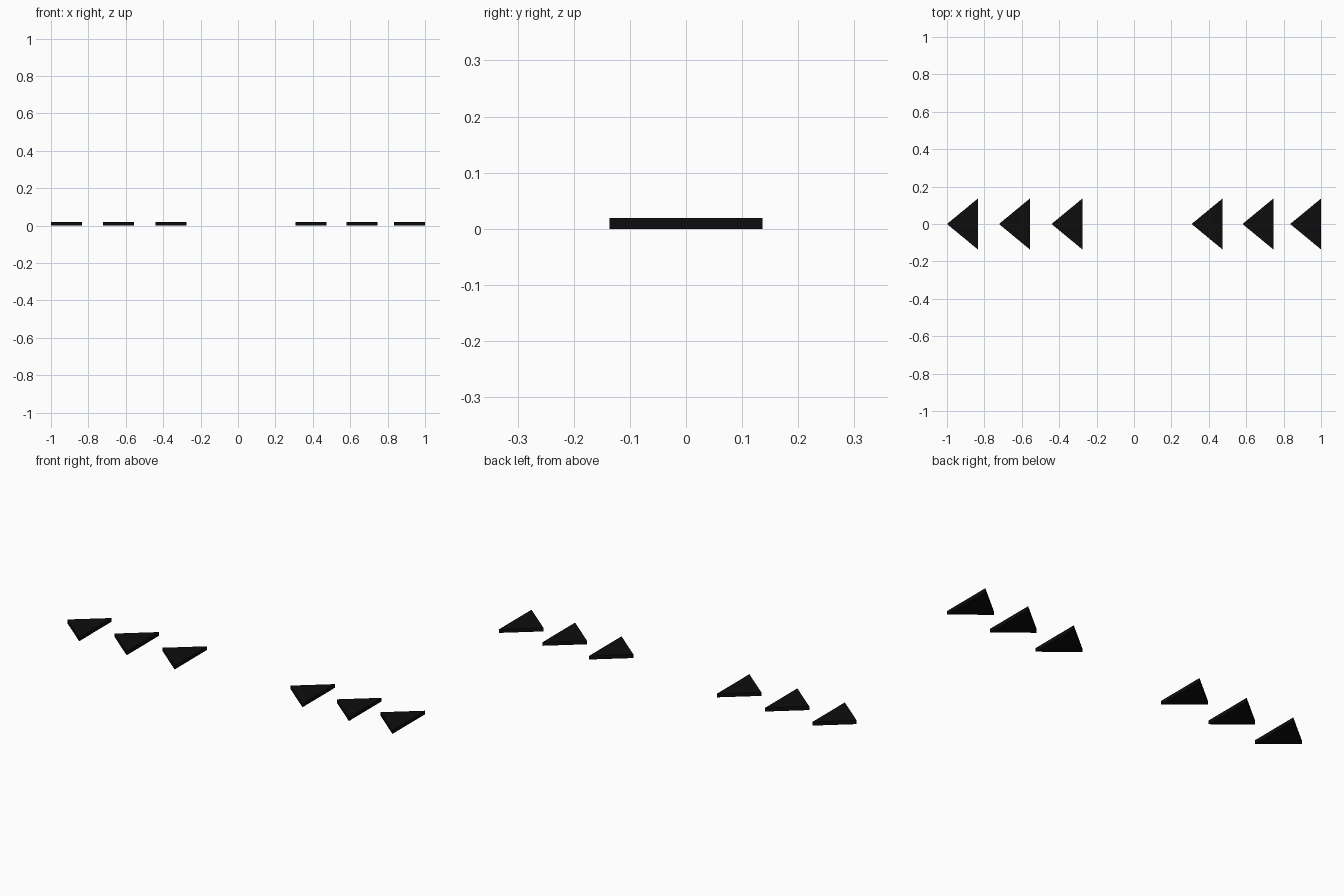
import bpy, bmesh

if "Cube" in bpy.data.objects:
    bpy.data.objects.remove(bpy.data.objects["Cube"])

LENGTH, HALF_WIDTH, HEIGHT = 0.165, 0.136, 0.019

# near-black paint
black = bpy.data.materials.new("black")
black.diffuse_color = (0.004, 0.004, 0.004, 1)
black.use_nodes = True
black.node_tree.nodes["Principled BSDF"].inputs["Base Color"].default_value = black.diffuse_color


def arrow(name, tip_x):
    """Flat triangular prism pointing towards -x."""
    bm = bmesh.new()
    outline = [(0, 0), (LENGTH, -HALF_WIDTH), (LENGTH, HALF_WIDTH)]
    base = bm.faces.new([bm.verts.new((x, y, 0)) for x, y in outline])
    top = bmesh.ops.extrude_face_region(bm, geom=[base], use_keep_orig=True)["geom"]
    bmesh.ops.translate(bm, vec=(0, 0, HEIGHT),
                        verts=[g for g in top if isinstance(g, bmesh.types.BMVert)])
    bmesh.ops.recalc_face_normals(bm, faces=bm.faces)
    mesh = bpy.data.meshes.new(name)
    bm.to_mesh(mesh)
    bm.free()
    mesh.materials.append(black)
    obj = bpy.data.objects.new(name, mesh)
    obj.location.x = tip_x
    bpy.context.collection.objects.link(obj)


# two groups of three arrows in a row
for group, tips in (("left", (-1.0, -0.722, -0.441)), ("right", (0.308, 0.58, 0.835))):
    for i, tip_x in enumerate(tips, 1):
        arrow(f"{group}_arrow_{i}", tip_x)
